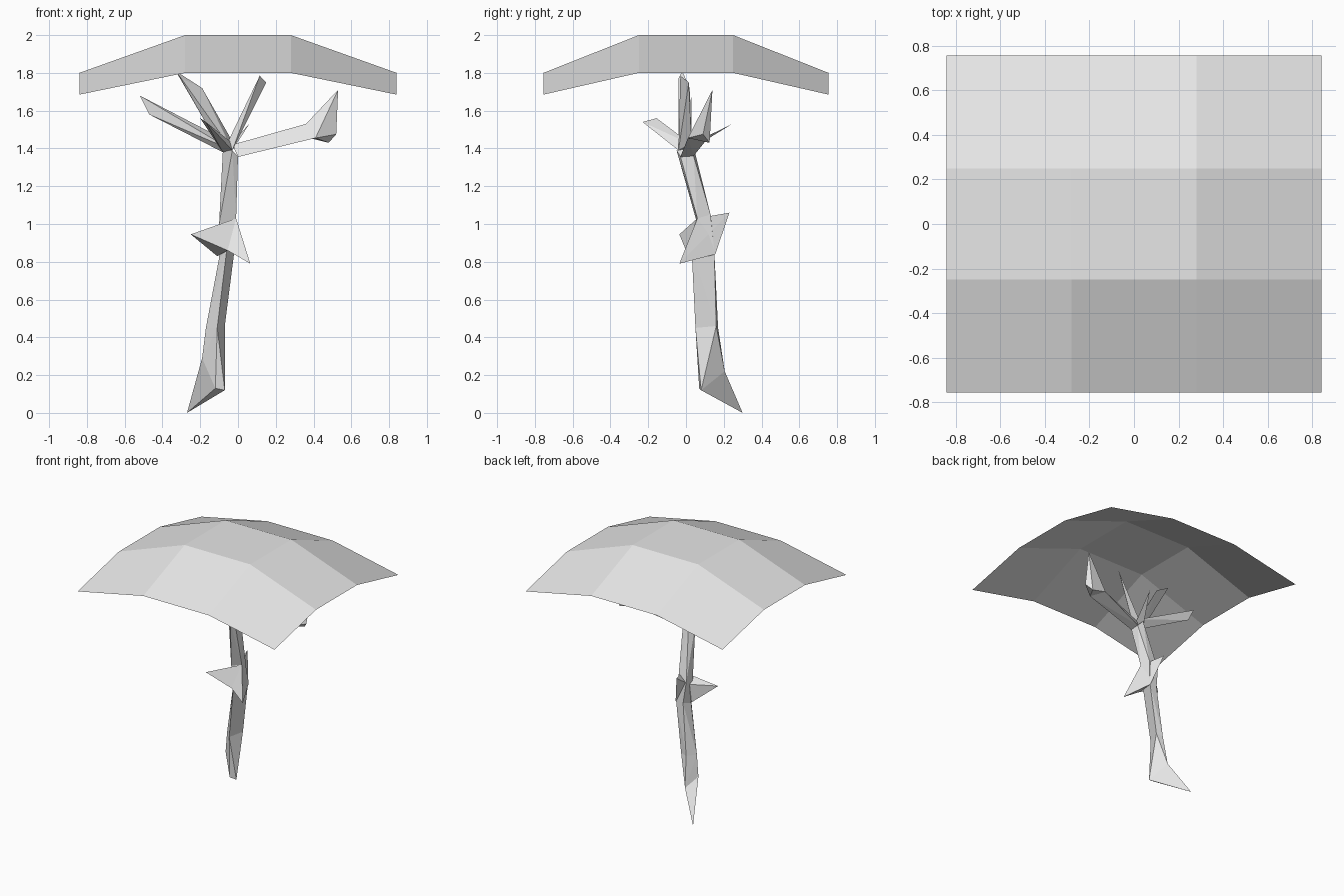
import bpy
import bmesh

# Remove the default object
default = bpy.data.objects.get("Cube")
if default:
    bpy.data.objects.remove(default, do_unlink=True)

# Single flat colour
grey = bpy.data.materials.new("light_grey")
grey.use_nodes = True
colour = (0.8, 0.8, 0.8, 1.0)
grey.diffuse_color = colour
shader = next(n for n in grey.node_tree.nodes if n.type == 'BSDF_PRINCIPLED')
shader.inputs["Base Color"].default_value = colour


def finish(bm, name):
    """Turn a bmesh into a flat shaded object."""
    mesh = bpy.data.meshes.new(name)
    bm.to_mesh(mesh)
    bm.free()
    mesh.materials.append(grey)
    obj = bpy.data.objects.new(name, mesh)
    bpy.context.scene.collection.objects.link(obj)
    return obj


def faceted(name, *groups):
    """Low-poly solid wrapped tightly around groups of corner points."""
    bm = bmesh.new()
    for group in groups:
        for point in group:
            bm.verts.new(point)
    result = bmesh.ops.convex_hull(bm, input=bm.verts[:])
    loose = {g for g in result["geom_interior"] + result["geom_unused"]
             if isinstance(g, bmesh.types.BMVert) and not g.link_faces}
    bmesh.ops.delete(bm, geom=list(loose), context='VERTS')
    bmesh.ops.recalc_face_normals(bm, faces=bm.faces[:])
    return finish(bm, name)


# Canopy: an open sheet of three by three panels, sagging to the corners
def canopy():
    bm = bmesh.new()
    xs = (-0.84, -0.28, 0.28, 0.84)
    ys = (-0.755, -0.25, 0.25, 0.755)
    heights = (2.0, 1.8, 1.685)
    last = len(xs) - 1
    rows = []
    for j, y in enumerate(ys):
        row = []
        for i, x in enumerate(xs):
            rim = (i in (0, last)) + (j in (0, last))
            row.append(bm.verts.new((x, y, heights[rim])))
        rows.append(row)
    for low, high in zip(rows, rows[1:]):
        for i in range(last):
            bm.faces.new((low[i], low[i + 1], high[i + 1], high[i]))
    finish(bm, "canopy")


canopy()

# Shared cross-sections of the trunk, from the ground up
foot = [(-0.12, 0.07, 0.13), (-0.07, 0.08, 0.12)]
ankle = [(-0.19, 0.12, 0.29), (-0.135, 0.205, 0.22)]
root_tip = [(-0.27, 0.3, 0)]
shin = [(-0.17, 0.11, 0.45), (-0.11, 0.05, 0.45),
        (-0.07, 0.16, 0.46), (-0.12, 0.17, 0.45)]
knee = [(-0.1, 0.08, 0.82), (-0.06, 0.03, 0.86),
        (-0.02, 0.15, 0.85), (-0.08, 0.15, 0.84)]
waist = [(-0.1, 0.06, 1), (-0.01, 0.06, 1.03),
         (-0.03, 0.13, 1.05), (-0.1, 0.14, 1)]
crown = [(-0.08, 0, 1.39), (-0.03, -0.05, 1.39),
         (0, -0.03, 1.36), (0, 0.04, 1.36), (-0.05, 0.04, 1.41)]

# Trunk
faceted("root", foot, ankle, root_tip)
faceted("lower_trunk", foot, ankle, shin)
faceted("middle_trunk", shin, knee)
faceted("knot_core", knee, waist)
faceted("upper_trunk", waist, crown)

# Knot: a pointed thorn and a slanted flap around the trunk
knot_top = [(-0.01, 0.06, 1.03)]
knot_hub = [(-0.055, 0, 0.86), (-0.1, 0.1, 0.97)]
faceted("knot_thorn", knot_top, knot_hub,
        [(-0.25, -0.035, 0.945), (-0.11, 0.09, 0.83)])
faceted("knot_flap", knot_top, knot_hub,
        [(0.065, -0.035, 0.79), (-0.08, 0.23, 1.06), (-0.02, 0.155, 0.84)])

# Thin branches: each tapers outward from a small socket at the crown
socket = [(-0.08, 0, 1.38), (-0.03, -0.04, 1.39), (-0.02, 0.03, 1.42)]
blades = {
    "far_right_branch": [(-0.52, 0.03, 1.68), (-0.47, 0.03, 1.58)],
    "tall_right_branch": [(-0.33, -0.02, 1.81), (-0.19, 0.02, 1.72),
                          (-0.3, -0.04, 1.77)],
    "tall_left_branch": [(0.115, -0.03, 1.785), (0.15, 0.015, 1.75)],
    "back_twig": [(0.06, 0.245, 1.53)],
    "front_twig": [(-0.2, -0.155, 1.56), (-0.17, -0.23, 1.54)],
}
for name, tip in blades.items():
    faceted(name, socket, tip)

# Large branch with an upturned end
elbow = [(0.41, 0.01, 1.455), (0.36, 0.05, 1.53), (0.36, 0.12, 1.46)]
faceted("left_branch", elbow,
        [(0, -0.03, 1.355), (0, 0.04, 1.36), (-0.03, 0, 1.42)])
faceted("left_branch_end", elbow,
        [(0.53, 0.14, 1.71), (0.52, 0.09, 1.475), (0.48, 0.125, 1.43)])
